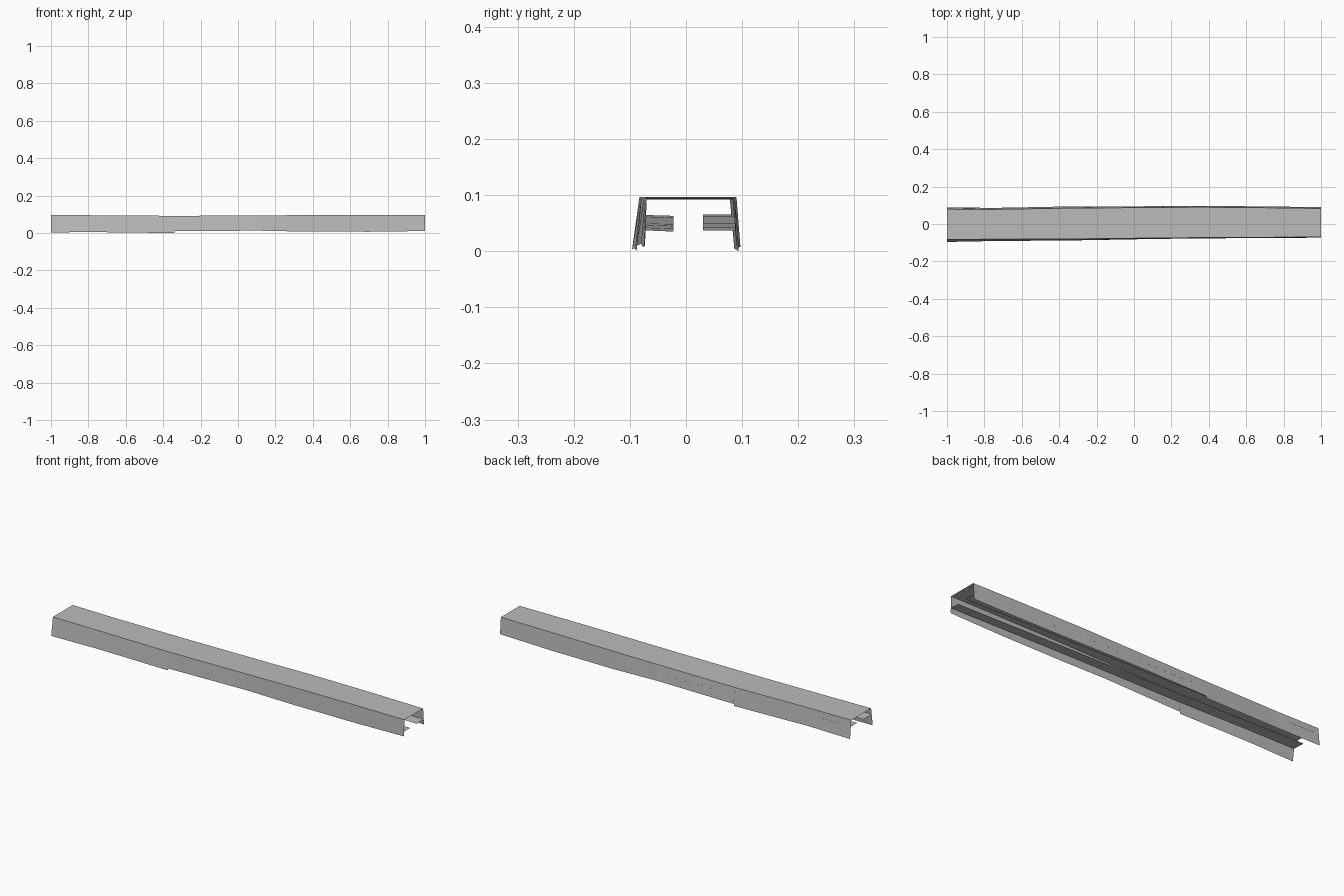
import bpy, bmesh

cube = bpy.data.objects.get("Cube")
if cube:
    bpy.data.objects.remove(cube, do_unlink=True)

grey = bpy.data.materials.new("plain grey")
grey.use_nodes = True
colour = (0.5, 0.5, 0.5, 1)
grey.diffuse_color = colour
grey.node_tree.nodes["Principled BSDF"].inputs["Base Color"].default_value = colour

# Stations along the channel: x, front top y, front bottom y, back top y,
# back bottom y, top z, bottom z, ledge z
STATIONS = [
    (-1.0, -0.083, -0.096, 0.079, 0.089, 0.097, 0.004, 0.065),
    (-0.75, -0.081, -0.091, 0.078, 0.086, 0.095, 0.005, 0.062),
    (-0.34, -0.080, -0.088, 0.085, 0.094, 0.092, 0.0, 0.055),
    (-0.34, -0.080, -0.088, 0.085, 0.094, 0.092, 0.010, 0.055),
    (0.1, -0.075, -0.080, 0.088, 0.095, 0.094, 0.013, 0.050),
    (0.35, -0.073, -0.077, 0.090, 0.097, 0.096, 0.008, 0.047),
    (0.7, -0.071, -0.075, 0.087, 0.094, 0.097, 0.007, 0.042),
    (1.0, -0.070, -0.073, 0.083, 0.090, 0.096, 0.011, 0.037),
]


def sheet(name, rails):
    """Folded sheet: rails is one row of points per station."""
    bm = bmesh.new()
    rows = [[bm.verts.new(p) for p in row] for row in rails]
    for a, b in zip(rows, rows[1:]):
        for i in range(len(a) - 1):
            if (a[i].co - b[i].co).length + (a[i + 1].co - b[i + 1].co).length > 0.05:
                bm.faces.new((a[i], b[i], b[i + 1], a[i + 1]))
    bmesh.ops.delete(bm, geom=[v for v in bm.verts if not v.link_faces], context="VERTS")
    bm.normal_update()
    mesh = bpy.data.meshes.new(name)
    bm.to_mesh(mesh)
    bm.free()
    mesh.materials.append(grey)
    obj = bpy.data.objects.new(name, mesh)
    bpy.context.collection.objects.link(obj)
    return obj


# Outer channel: front wall, top and back wall, with a step in the lower edges
sheet("channel_cover", [
    [(x, fb, low), (x, ft, top), (x, bt, top), (x, bb, low)]
    for x, ft, fb, bt, bb, top, low, ledge in STATIONS])


# Inner ledges running along both walls
def wall_y(y_top, y_bottom, top, low, z):
    return y_bottom + (y_top - y_bottom) * (z - low) / (top - low)


sheet("front_ledge", [
    [(x, wall_y(ft, fb, top, low, z), z), (x, -0.022, z - 0.002)]
    for x, ft, fb, bt, bb, top, low, z in STATIONS])
sheet("back_ledge", [
    [(x, 0.03, z), (x, wall_y(bt, bb, top, low, z), z)]
    for x, ft, fb, bt, bb, top, low, z in STATIONS])
